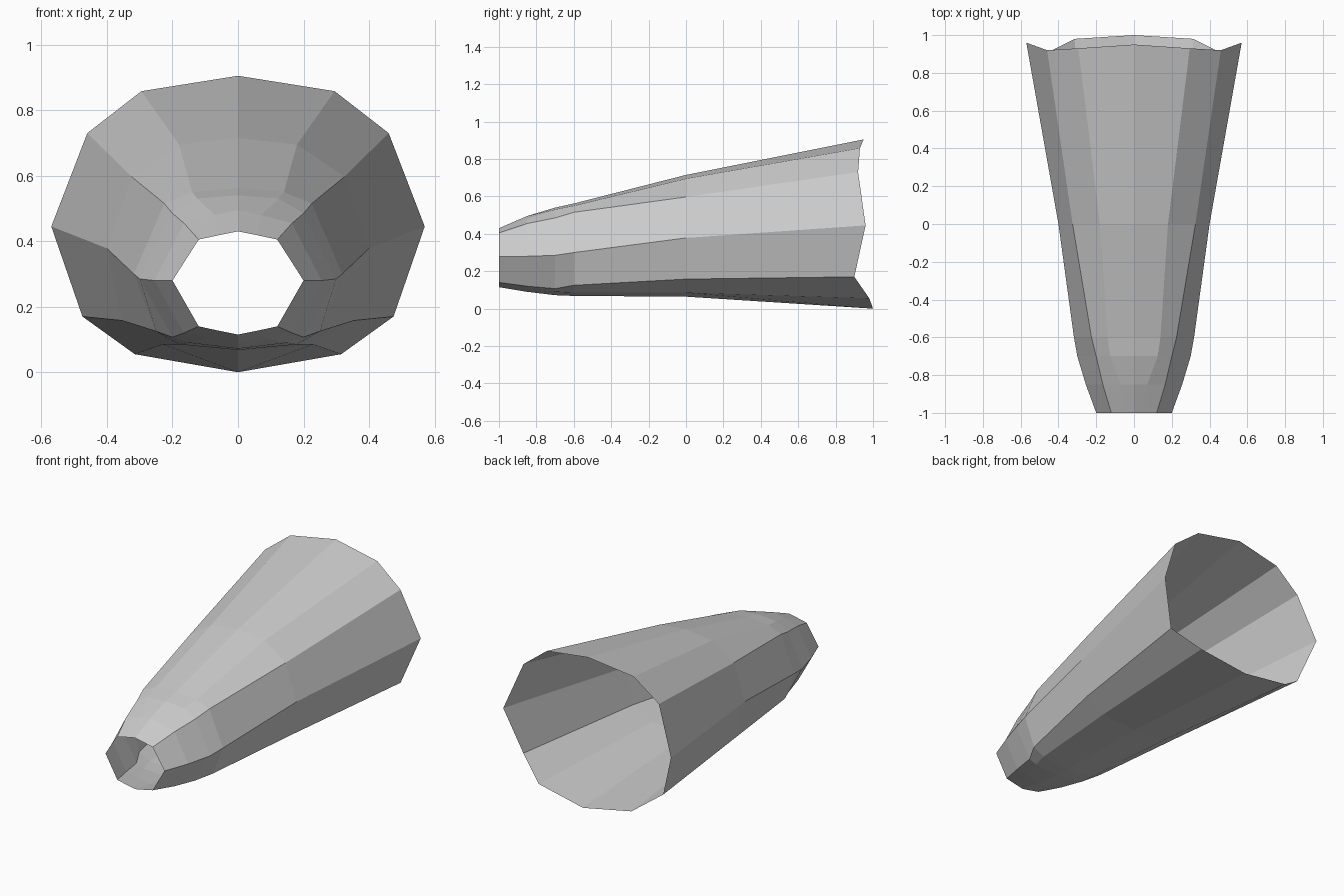
import bpy
import bmesh

# Remove the default cube if the scene has one
default_cube = bpy.data.objects.get("Cube")
if default_cube:
    bpy.data.objects.remove(default_cube, do_unlink=True)


def make_material(name, colour):
    material = bpy.data.materials.new(name)
    material.use_nodes = True
    material.diffuse_color = colour
    shader = material.node_tree.nodes["Principled BSDF"]
    shader.inputs["Base Color"].default_value = colour
    shader.inputs["Roughness"].default_value = 0.8
    return material


def half_ring(mesh, depth, profile):
    """Add one half cross-section, from the top centre down the left side to the bottom centre."""
    depths = depth if isinstance(depth, list) else [depth] * len(profile)
    return [mesh.verts.new((x, y, z)) for (x, z), y in zip(profile, depths)]


def bridge(mesh, ring_a, ring_b):
    """Fill the strip of faces between two neighbouring cross-sections."""
    for i in range(len(ring_a) - 1):
        mesh.faces.new((ring_a[i], ring_a[i + 1], ring_b[i + 1], ring_b[i]))


# Narrow front opening
nose_rim = [(0, .43), (.06, .418), (.12, .405), (.2, .28), (.12, .14), (.06, .127), (0, .115)]

# Rounded taper behind the opening
nose_taper = [(0, .495), (.07, .48), (.165, .455), (.255, .28), (.165, .12), (.09, .105), (0, .09)]
nose_base = [(0, .54), (.125, .53), (.2, .485), (.3, .285), (.2, .107), (.15, .09), (0, .072)]
shoulder = [(0, .562), (.14, .55), (.225, .515), (.318, .3), (.25, .125), (.18, .085), (0, .068)]

# Long widening body and its uneven rear opening
middle = [(0, .715), (.18, .695), (.325, .597), (.4, .378), (.355, .158), (.23, .085), (0, .064)]
rear_rim = [(0, .905), (.295, .858), (.46, .73), (.57, .445), (.475, .17), (.315, .055), (0, 0)]
rear_depths = [.95, .93, .92, .96, .9, .98, 1]

sections = [
    (-1, nose_rim),
    (-.85, nose_taper),
    (-.7, nose_base),
    (-.6, shoulder),
    (0, middle),
    (rear_depths, rear_rim),
]

# Loft one half of the open shell
shell_mesh = bmesh.new()
rings = [half_ring(shell_mesh, depth, profile) for depth, profile in sections]
for front_ring, back_ring in zip(rings, rings[1:]):
    bridge(shell_mesh, front_ring, back_ring)

# Mirror the half across the centre plane and weld the seam
bmesh.ops.mirror(shell_mesh, geom=shell_mesh.verts[:] + shell_mesh.edges[:] + shell_mesh.faces[:],
                 axis="X", merge_dist=0.001)
bmesh.ops.remove_doubles(shell_mesh, verts=shell_mesh.verts[:], dist=0.001)
bmesh.ops.recalc_face_normals(shell_mesh, faces=shell_mesh.faces[:])

# Make sure the normals point out of the tube
top_face = max(shell_mesh.faces, key=lambda face: face.calc_center_median().z)
if top_face.normal.z < 0:
    bmesh.ops.reverse_faces(shell_mesh, faces=shell_mesh.faces[:])

mesh_data = bpy.data.meshes.new("tapered_shell")
shell_mesh.to_mesh(mesh_data)
shell_mesh.free()
mesh_data.materials.append(make_material("plain grey", (.6, .6, .6, 1)))
shell = bpy.data.objects.new("tapered_shell", mesh_data)
bpy.context.scene.collection.objects.link(shell)
